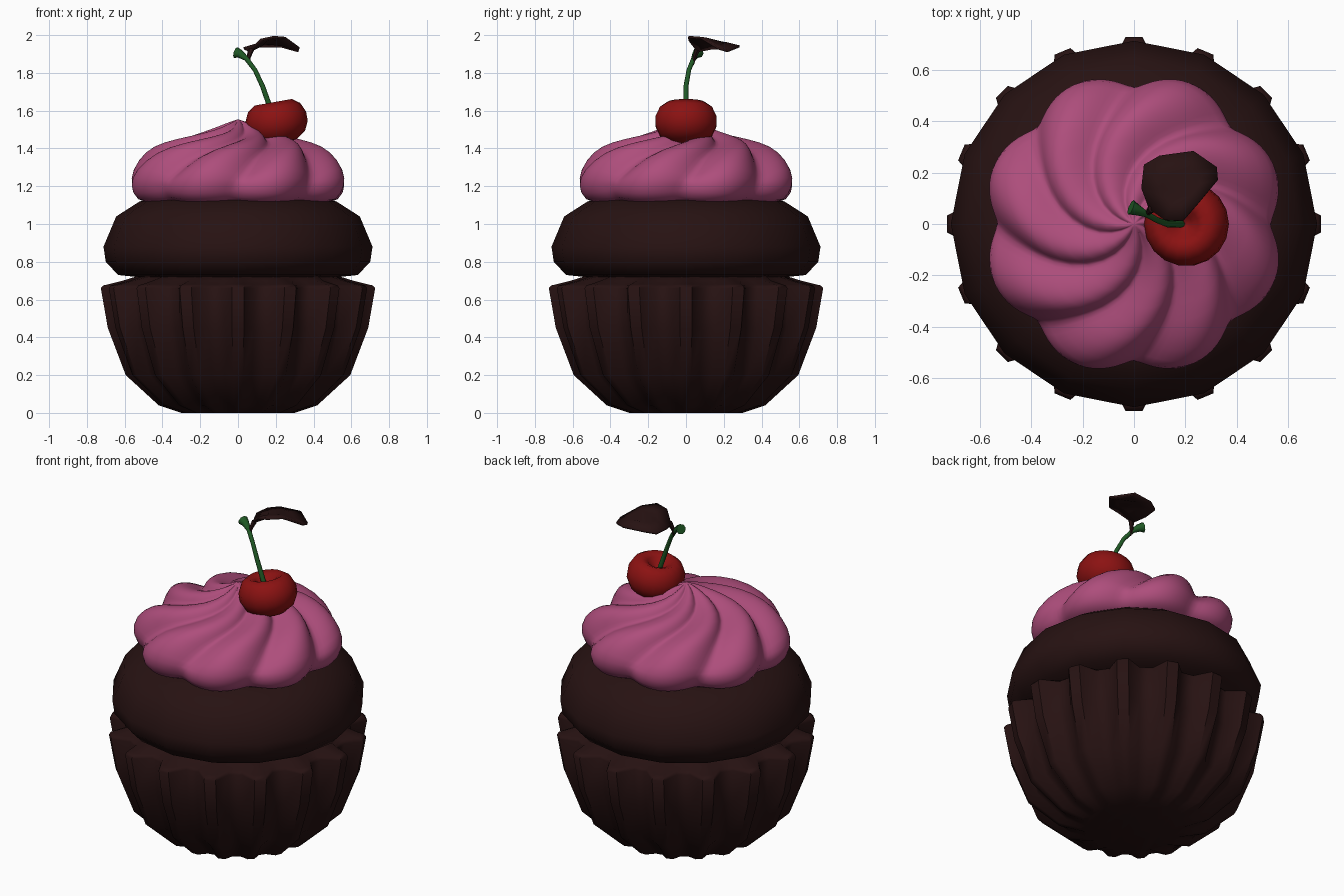
import bpy, bmesh, math
from mathutils import Vector, Matrix

cube = bpy.data.objects.get("Cube")
if cube:
    bpy.data.objects.remove(cube, do_unlink=True)


def material(name, rgb):
    m = bpy.data.materials.new(name)
    m.use_nodes = True
    m.diffuse_color = (*rgb, 1)
    for node in m.node_tree.nodes:
        if node.type == 'BSDF_PRINCIPLED':
            node.inputs["Base Color"].default_value = (*rgb, 1)
            node.inputs["Roughness"].default_value = 0.6
    return m


chocolate = material("dark chocolate", (0.02, 0.006, 0.006))
pink = material("pink icing", (0.42, 0.075, 0.2))
red = material("cherry red", (0.26, 0.006, 0.006))
green = material("stem green", (0.014, 0.1, 0.018))


def finish(name, bm, mat, angle=40):
    bmesh.ops.remove_doubles(bm, verts=bm.verts, dist=0.0005)
    bmesh.ops.recalc_face_normals(bm, faces=bm.faces)
    mesh = bpy.data.meshes.new(name)
    bm.to_mesh(mesh)
    bm.free()
    mesh.materials.append(mat)
    ob = bpy.data.objects.new(name, mesh)
    bpy.context.collection.objects.link(ob)
    bpy.ops.object.select_all(action='DESELECT')
    ob.select_set(True)
    bpy.context.view_layer.objects.active = ob
    bpy.ops.object.shade_smooth_by_angle(angle=math.radians(angle))
    return ob


def skin(name, rings, mat, angle=40):
    """Bridge closed rings of equal length and cap both ends."""
    bm = bmesh.new()
    rows = [[bm.verts.new(p) for p in ring] for ring in rings]
    n = len(rows[0])
    for a, b in zip(rows, rows[1:]):
        for i in range(n):
            j = (i + 1) % n
            bm.faces.new((a[i], a[j], b[j], b[i]))
    for row in (rows[0], rows[-1]):
        bm.faces.new(row)
    return finish(name, bm, mat, angle)


def polar(r, angle, z):
    return Vector((r * math.cos(angle), r * math.sin(angle), z))


def lathe(name, profile, sides, mat, angle=40):
    rings = [[polar(max(r, 0.002), math.tau * i / sides, z) for i in range(sides)]
             for r, z in profile]
    return skin(name, rings, mat, angle)


def tube(name, points, radii, mat, sides=8):
    pts = [Vector(p) for p in points]
    rings = []
    for i, p in enumerate(pts):
        along = pts[min(i + 1, len(pts) - 1)] - pts[max(i - 1, 0)]
        side = along.cross(Vector((0, 1, 0))).normalized()
        up = side.cross(along).normalized()
        rings.append([p + radii[i] * (side * math.cos(math.tau * k / sides)
                                      + up * math.sin(math.tau * k / sides))
                      for k in range(sides)])
    return skin(name, rings, mat, 50)


# Pleated paper wrapper: radius, height and pleat depth of each ring
FLUTES = 16
pleat = [(-2.6, 0), (2.6, 0), (7.8, 1), (14.7, 1)]
wrapper_profile = [(0.30, 0, 0.03), (0.42, 0.04, 0.04), (0.595, 0.2, 0.055),
                   (0.69, 0.45, 0.075), (0.727, 0.66, 0.095), (0.715, 0.675, 0.095),
                   (0.69, 0.68, 0.085), (0.61, 0.70, 0.04), (0.53, 0.725, 0.0)]
rings = []
for r, z, depth in wrapper_profile:
    rings.append([polar(r - depth * inner, math.radians(deg) + math.tau * f / FLUTES, z)
                  for f in range(FLUTES) for deg, inner in pleat])
skin("wrapper", rings, chocolate, 50)

# Domed cake top
lathe("cake", [(0.5, 0.70), (0.54, 0.72), (0.635, 0.73), (0.70, 0.80), (0.712, 0.88),
               (0.645, 1.04), (0.52, 1.12), (0.4, 1.14), (0, 1.16)], 16, chocolate, 60)

# Swirled icing: radius, height, groove depth and twist of each ring
LOBES, STEPS = 8, 8
icing_profile = [(0.002, 1.555, 0, 85), (0.06, 1.535, 0.01, 76), (0.16, 1.495, 0.022, 61),
                 (0.28, 1.465, 0.035, 42), (0.4, 1.435, 0.045, 24), (0.5, 1.39, 0.05, 9),
                 (0.588, 1.29, 0.055, 0), (0.602, 1.2, 0.055, -4), (0.56, 1.12, 0.04, -6),
                 (0.46, 1.10, 0.02, -6)]
rings = []
for r, z, groove, twist in icing_profile:
    ring = []
    for i in range(LOBES * STEPS):
        dip = groove * (1 - abs(math.sin(math.pi * i / STEPS)))
        a = math.tau * i / (LOBES * STEPS) + math.radians(93 + twist)
        ring.append(polar(r - 1.3 * dip, a, z - dip if z > 1.25 else z + dip * 0.4))
    rings.append(ring)
icing = skin("icing", rings, pink, 180)
icing.modifiers.new("soften", 'SUBSURF').levels = 1
icing.modifiers["soften"].render_levels = 1

# Cherry with a dimple, leaning to one side
cherry = lathe("cherry", [(0, 0.04), (0.03, 0.055), (0.06, 0.09), (0.1, 0.108), (0.14, 0.08),
                          (0.163, 0.03), (0.163, -0.02), (0.14, -0.07), (0.09, -0.105),
                          (0, -0.12)], 18, red, 80)
cherry.data.transform(Matrix.Translation((0.205, 0, 1.538))
                      @ Matrix.Rotation(math.radians(-10), 4, 'Y'))

# Stem with a flared tip
tube("cherry_stem", [(0.19, 0, 1.56), (0.165, 0, 1.63), (0.13, 0, 1.73), (0.09, 0.015, 1.815),
                     (0.045, 0.04, 1.875), (0.012, 0.055, 1.9), (-0.012, 0.065, 1.908)],
     [0.014, 0.014, 0.013, 0.012, 0.013, 0.022, 0.03], green)

# Leaf stalk and curled leaf
tube("leaf_stalk", [(0.058, 0.035, 1.845), (0.055, 0.045, 1.88), (0.07, 0.06, 1.925)],
     [0.008, 0.011, 0.016], chocolate, 6)
outline = [(0.06, 0.06, 1.915), (0.12, 0.015, 1.975), (0.19, 0.012, 1.99), (0.25, 0.08, 1.985),
           (0.325, 0.17, 1.93), (0.32, 0.22, 1.915), (0.23, 0.283, 1.94),
           (0.10, 0.265, 1.94), (0.04, 0.23, 1.93), (0.03, 0.14, 1.93)]
bm = bmesh.new()
rim = [bm.verts.new(p) for p in outline]
middle = [bm.verts.new(Vector(p).lerp(Vector((0.185, 0.14, 1.975)), 0.5)) for p in outline]
for i in range(len(rim)):
    j = (i + 1) % len(rim)
    bm.faces.new((rim[i], rim[j], middle[j], middle[i]))
bm.faces.new(middle)
leaf = finish("leaf", bm, chocolate, 60)
thick = leaf.modifiers.new("thickness", 'SOLIDIFY')
thick.thickness = 0.012
thick.offset = 0
